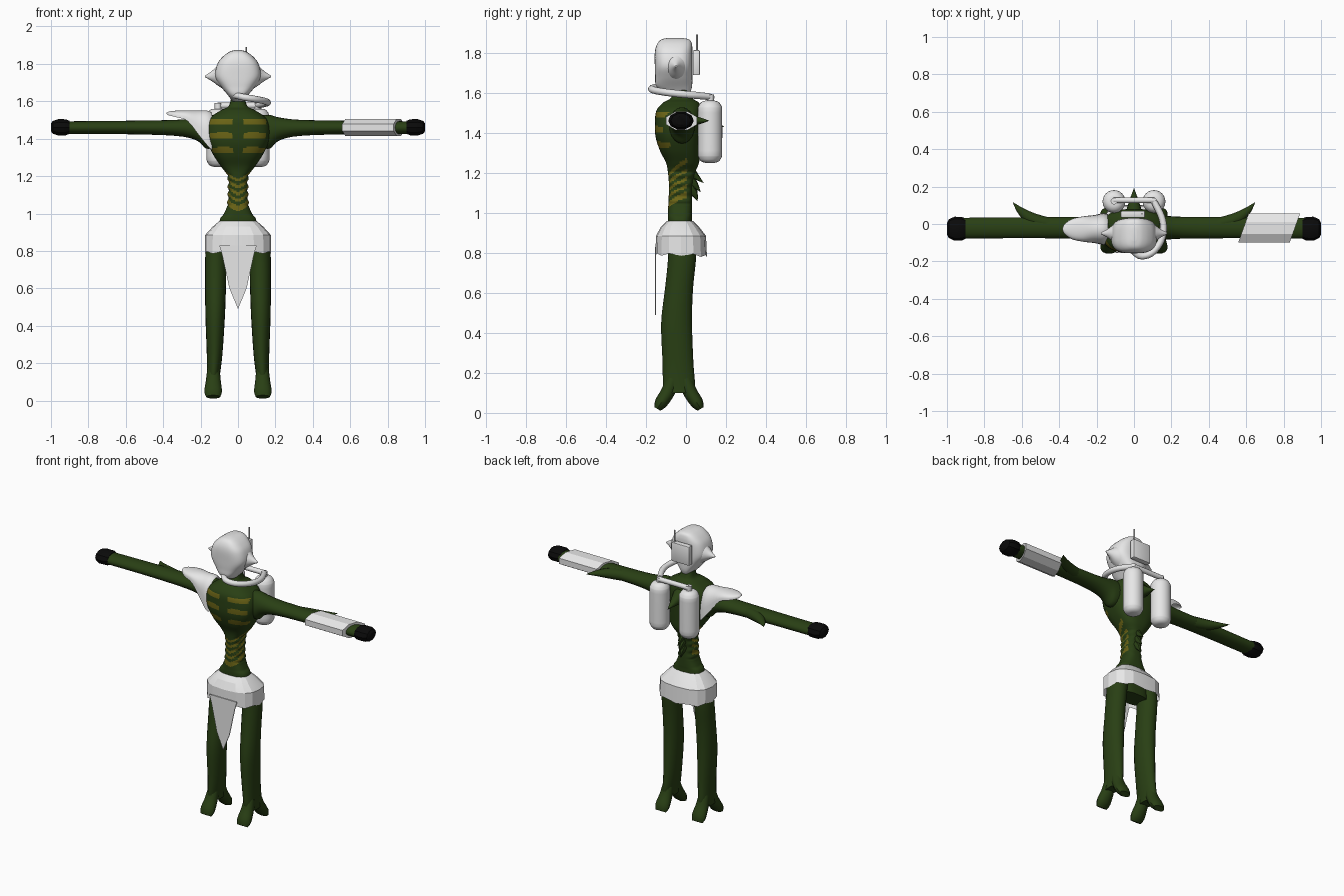
import bpy, bmesh, math
from mathutils import Vector

cube = bpy.data.objects.get("Cube")
if cube:
    bpy.data.objects.remove(cube, do_unlink=True)


def material(name, rgb):
    m = bpy.data.materials.new(name)
    m.use_nodes = True
    m.diffuse_color = (*rgb, 1)
    m.node_tree.nodes["Principled BSDF"].inputs["Base Color"].default_value = (*rgb, 1)
    return m


WHITE = material("armour_white", (0.8, 0.8, 0.8))
GREEN = material("dark_green_skin", (0.022, 0.05, 0.007))
OLIVE = material("olive_marking", (0.15, 0.13, 0.008))
BLACK = material("black_hand", (0.003, 0.003, 0.003))
X, Y, Z = Vector((1, 0, 0)), Vector((0, 1, 0)), Vector((0, 0, 1))


def finish(name, bm, mat, angle=40):
    bmesh.ops.recalc_face_normals(bm, faces=bm.faces)
    mesh = bpy.data.meshes.new(name)
    bm.to_mesh(mesh)
    bm.free()
    mesh.materials.append(mat)
    mesh.shade_smooth()
    mesh.set_sharp_from_angle(angle=math.radians(angle))
    obj = bpy.data.objects.new(name, mesh)
    bpy.context.collection.objects.link(obj)
    return obj


def skin(name, rings, mat, closed=True, cap=True, angle=40):
    """Join rings of points into a surface."""
    bm = bmesh.new()
    rows = [[bm.verts.new(p) for p in ring] for ring in rings]
    n = len(rows[0])
    for a, b in zip(rows, rows[1:]):
        for i in range(n if closed else n - 1):
            j = (i + 1) % n
            bm.faces.new((a[i], a[j], b[j], b[i]))
    if cap:
        bm.faces.new(rows[0])
        bm.faces.new(rows[-1])
    return finish(name, bm, mat, angle)


def resample(st, k):
    """Smooth spline through the stations, k steps per span."""
    out = []
    for i in range(len(st) - 1):
        quad = (st[max(i - 1, 0)], st[i], st[i + 1], st[min(i + 2, len(st) - 1)])
        for s in range(k):
            t = s / k
            out.append([b + t * (c - a) / 2 + t * t * (a - 2.5 * b + 2 * c - d / 2)
                        + t ** 3 * (1.5 * (b - c) + (d - a) / 2)
                        for a, b, c, d in zip(*quad)])
    return out + [list(st[-1])]


def sweep(name, st, mat, u, v=None, n=20, k=4, power=2, turn=0, cap=True, angle=40):
    """Stations are x, y, z, radius along u, radius along v."""
    st = resample(st, k)
    pts = [Vector(s[:3]) for s in st]
    rings = []
    for i, s in enumerate(st):
        w = v or (pts[min(i + 1, len(pts) - 1)] - pts[max(i - 1, 0)]).cross(u).normalized()
        ring = []
        for j in range(n):
            a = math.tau * j / n + turn
            c, d = [math.copysign(abs(f) ** (2 / power), f) for f in (math.cos(a), math.sin(a))]
            ring.append(pts[i] + u * c * max(s[3], .001) + w * d * max(s[4], .001))
        rings.append(ring)
    return skin(name, rings, mat, True, cap, angle)


def upright(name, profile, mat, **kw):
    """Profile rows are height, half width, front y, back y."""
    st = [(0, (f + b) / 2, z, w, (b - f) / 2) for z, w, f, b in profile]
    return sweep(name, st, mat, X, Y, **kw)


def box(name, centre, size, mat, bevel):
    bm = bmesh.new()
    bmesh.ops.create_cube(bm, size=1)
    for p in bm.verts:
        p.co = Vector(centre) + Vector([a * b for a, b in zip(p.co, size)])
    bmesh.ops.bevel(bm, geom=bm.edges[:], offset=bevel, segments=2, affect='EDGES', profile=.5)
    return finish(name, bm, mat, 30)


# Torso with ridged waist, painted ribs and belly chevrons
torso = upright("torso", [
    (.77, .10, -.08, .04), (.95, .10, -.09, .03), (1.0, .075, -.09, .03),
    (1.05, .056, -.088, .03), (1.13, .053, -.085, .03), (1.20, .056, -.09, .045),
    (1.25, .09, -.10, .065), (1.31, .13, -.13, .07), (1.38, .163, -.152, .075),
    (1.45, .172, -.155, .08), (1.51, .15, -.148, .078), (1.55, .095, -.115, .065),
    (1.575, .05, -.075, .03), (1.63, .035, -.06, .01)],
    GREEN, n=64, k=10, power=2.7)
for p in torso.data.vertices:
    if 1.04 < p.co.z < 1.21:
        p.co.x *= 1 + .08 * math.sin(p.co.z * math.tau / .042)
torso.data.materials.append(OLIVE)
for f in torso.data.polygons:
    x, y, z = f.center
    x = abs(x)
    rib = y < -.08 and .02 < x < .15 and any(
        abs(z - h + .06 * abs(x - .08)) < .015 for h in (1.492, 1.42, 1.342))
    w = z - .5 * (y + .09) - .4 * x
    belly = y < .005 and 1.01 < w < 1.19 and (w < 1.04 or (w - 1.06) % .036 < .017)
    f.material_index = int(rib or belly)

# Spines down the back
sweep("upper_back_spine", [(0, .04, 1.48, .05, .06), (0, .11, 1.455, .03, .03),
                           (0, .19, 1.43, .001, .001)], GREEN, X, n=10)
for i in range(3):
    z, tip = 1.21 - .045 * i, .087 - .015 * i
    sweep(f"lower_back_spine_{i + 1}", [(0, .0, z + .02, .03, .03), (0, .04, z - .02, .018, .02),
                                        (0, tip, z - .06, .001, .001)], GREEN, X, n=8, k=2)

for side, s in (("left", 1), ("right", -1)):
    # Arm, elbow fin and hand
    sweep(side + "_arm", [
        (s * .12, -.02, 1.44, .065, .085), (s * .17, -.02, 1.437, .064, .09),
        (s * .22, -.02, 1.452, .06, .062), (s * .33, -.02, 1.458, .057, .043),
        (s * .6, -.02, 1.46, .056, .036), (s * .92, -.022, 1.459, .055, .034)], GREEN, Y, Z)
    sweep(side + "_elbow_fin", [
        (s * .40, -.015, 1.46, .035, .035), (s * .53, .02, 1.46, .032, .035),
        (s * .60, .065, 1.46, .018, .022), (s * .647, .115, 1.46, .001, .001)], GREEN, Z, n=12)
    sweep(side + "_hand", [
        (s * .90, -.025, 1.461, .054, .036), (s * .92, -.025, 1.461, .063, .045),
        (s * .96, -.025, 1.461, .064, .046), (s * .99, -.025, 1.461, .05, .036),
        (s * 1.0, -.025, 1.461, .03, .022)], BLACK, Y, Z, n=10, k=1, angle=30)

    # Leg and forked foot
    sweep(side + "_leg", [
        (s * .105, -.02, .88, .06, .07), (s * .118, -.02, .77, .057, .07),
        (s * .12, -.035, .62, .056, .07), (s * .122, -.047, .45, .052, .077),
        (s * .125, -.04, .25, .042, .077), (s * .131, -.035, .14, .035, .08),
        (s * .133, -.035, .10, .035, .07)], GREEN, X, Y)
    for part, d in (("front", -1), ("back", 1)):
        sweep(f"{side}_{part}_toe", [
            (s * .131, -.035 + d * .03, .17, .033, .035), (s * .132, -.035 + d * .055, .105, .04, .035),
            (s * .133, -.035 + d * .09, .05, .047, .032), (s * .133, -.035 + d * .108, .02, .038, .018)],
            GREEN, X, n=12)

    # Air tank with valve
    sweep(side + "_tank", [(s * .107, .12, z, r, r) for z, r in (
        (1.25, .025), (1.258, .045), (1.28, .059), (1.31, .061), (1.50, .061), (1.53, .059),
        (1.552, .045), (1.56, .025))], WHITE, X, Y, n=24, k=2)
    sweep(side + "_tank_valve", [(s * .107, .122, 1.54, .018, .018), (s * .107, .122, 1.59, .018, .018)],
          WHITE, X, Y, n=12, k=1)

    # Cheek horn
    sweep(side + "_cheek_horn", [
        (s * .07, -.05, 1.74, .07, .08), (s * .105, -.05, 1.737, .05, .055),
        (s * .14, -.05, 1.735, .024, .027), (s * .177, -.05, 1.733, .004, .004)], WHITE, Y, Z)

# Helmet
upright("helmet", [
    (1.60, .03, -.10, .02), (1.63, .052, -.148, .03), (1.68, .092, -.154, .032),
    (1.735, .122, -.156, .032), (1.80, .11, -.156, .032), (1.84, .08, -.146, .03),
    (1.865, .045, -.125, .018), (1.874, .015, -.09, -.02)],
    WHITE, n=40, k=5, power=3, angle=50)

# Radio pack and antenna
box("radio_pack", (-.006, .052, 1.75), (.13, .036, .125), WHITE, .006)
sweep("antenna", [(.043, .055, 1.78, .004, .004), (.043, .055, 1.89, .004, .004)], WHITE, X, Y, n=8, k=1)

# Breathing hose and tank bar
sweep("breathing_hose", [
    (-.015, -.13, 1.632, .017, .017), (.03, -.17, 1.622, .018, .018), (.09, -.158, 1.612, .018, .018),
    (.14, -.10, 1.602, .018, .018), (.158, -.03, 1.594, .018, .018), (.147, .04, 1.588, .018, .018),
    (.107, .12, 1.58, .017, .017)], WHITE, Z, n=12)
sweep("tank_bar", [(-.11, .127, 1.577, .016, .016), (.11, .127, 1.577, .016, .016)],
      WHITE, Y, Z, n=12, k=1)

# Shoulder guard on the right arm
rings = []
for x, half, top, low in resample([
        (-.14, .08, 1.54, 1.34), (-.165, .085, 1.55, 1.365), (-.21, .075, 1.55, 1.42),
        (-.27, .068, 1.552, 1.495), (-.33, .055, 1.55, 1.515), (-.37, .028, 1.545, 1.525),
        (-.382, .006, 1.538, 1.533)], 3):
    rings.append([(x, -.027 + half * math.cos(a), low + (top - low) * math.sin(a) ** .6)
                  for a in [math.pi * i / 20 for i in range(21)]])
skin("right_shoulder_guard", rings, WHITE, closed=False, cap=False)

# Slanted bracer on the left forearm
bracer = sweep("left_bracer", [(.585, -.022, 1.46, .084, .049), (.86, -.022, 1.46, .084, .049)],
               WHITE, Y, Z, n=8, k=1, turn=math.pi / 8, angle=10)
for p in bracer.data.vertices:
    p.co.x += .36 * (p.co.y + .022)

# Hip wrap with ragged hem and hanging front cloth
wrap = upright("hip_wrap", [(.96, .10, -.095, .035), (.93, .135, -.125, .065), (.885, .176, -.15, .10),
                            (.785, .177, -.153, .105)],
               WHITE, n=16, k=1, power=2.6, cap=False, angle=15)
for i, p in enumerate(wrap.data.vertices):
    if p.co.z < .8:
        p.co.z += .012 * (i % 2) - .08 * max(p.co.y, 0)
bm = bmesh.new()
outline = [(-.10, .83), (-.085, .78), (-.046, .60), (0, .49), (.046, .60), (.085, .78), (.10, .83)]
cloth = bm.faces.new([bm.verts.new((x, -.15, z)) for x, z in outline])
ext = bmesh.ops.extrude_face_region(bm, geom=[cloth])["geom"]
bmesh.ops.translate(bm, verts=[g for g in ext if isinstance(g, bmesh.types.BMVert)], vec=(0, -.006, 0))
finish("front_cloth", bm, WHITE)
